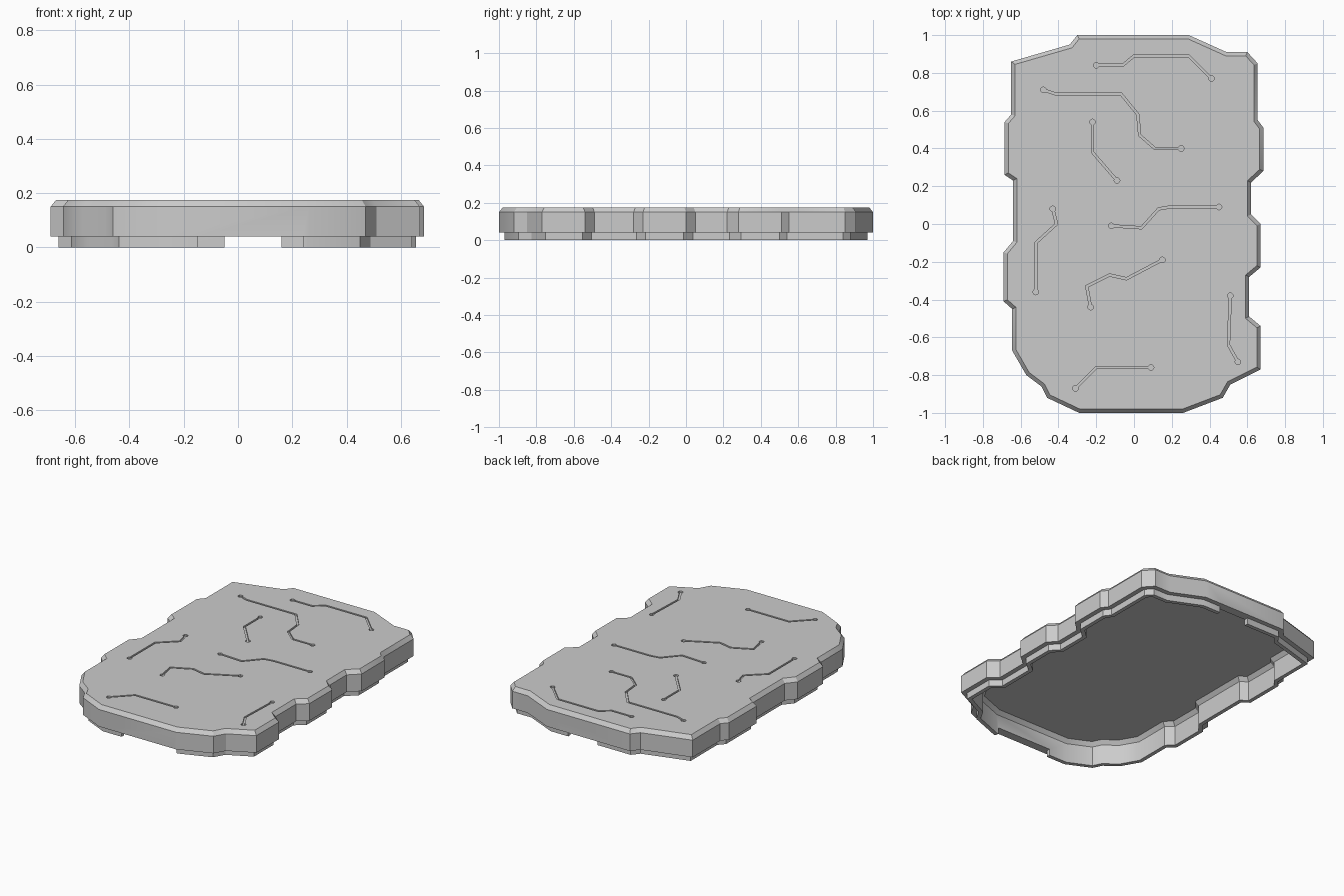
import bpy, bmesh, math
from mathutils import Vector

cube = bpy.data.objects.get("Cube")
if cube:
    bpy.data.objects.remove(cube, do_unlink=True)

grey = bpy.data.materials.new("plain grey")
grey.use_nodes = True
COLOUR = (0.6, 0.6, 0.6, 1)
grey.diffuse_color = COLOUR
grey.node_tree.nodes["Principled BSDF"].inputs["Base Color"].default_value = COLOUR

# Notched outline of the panel, clockwise from the back corner
OUTLINE = [Vector(p) for p in (
    (-.65, .86), (-.34, .95), (-.3, 1), (.29, 1), (.49, .91), (.6, .91), (.655, .85),
    (.655, .55), (.685, .51), (.685, .28), (.62, .22), (.62, .05), (.67, 0), (.67, -.23),
    (.61, -.28), (.61, -.49), (.67, -.54), (.67, -.77), (.51, -.85), (.47, -.92),
    (.26, -1), (-.29, -1), (-.46, -.92), (-.49, -.86), (-.57, -.8), (-.645, -.67),
    (-.645, -.45), (-.69, -.41), (-.69, -.15), (-.64, -.09), (-.64, .23),
    (-.685, .26), (-.685, .54), (-.65, .58))]

# Engraved circuit-like paths
TRACES = (
    ((-.48, .71), (-.42, .69), (-.07, .69), (.02, .58), (.03, .47), (.11, .4), (.25, .4)),
    ((-.2, .84), (-.06, .84), (0, .89), (.29, .89), (.41, .77)),
    ((-.22, .54), (-.22, .38), (-.09, .23)),
    ((-.43, .08), (-.41, 0), (-.52, -.1), (-.52, -.36)),
    ((-.23, -.44), (-.25, -.33), (-.13, -.27), (-.04, -.29), (.15, -.19)),
    ((-.12, -.01), (.04, -.02), (.13, .08), (.19, .09), (.45, .09)),
    ((-.31, -.87), (-.2, -.76), (.09, -.76)),
    ((.55, -.73), (.5, -.64), (.51, -.38)))

TOP = .175


def inset(points, d):
    """Mitred inward offset of a clockwise polygon."""
    out = []
    for i, p in enumerate(points):
        a = (p - points[i - 1]).normalized()
        b = (points[(i + 1) % len(points)] - p).normalized()
        na, nb = Vector((a.y, -a.x)), Vector((b.y, -b.x))
        out.append(p + (na + nb) * d / (1 + na.dot(nb)))
    return out


def finish(name, bm):
    bmesh.ops.recalc_face_normals(bm, faces=bm.faces)
    mesh = bpy.data.meshes.new(name)
    bm.to_mesh(mesh)
    bm.free()
    mesh.materials.append(grey)
    ob = bpy.data.objects.new(name, mesh)
    bpy.context.collection.objects.link(ob)
    return ob


def prism(bm, points, z0, z1):
    low = [bm.verts.new((p[0], p[1], z0)) for p in points]
    face = bm.faces.new(low)
    new = bmesh.ops.extrude_face_region(bm, geom=[face])["geom"]
    for v in new:
        if isinstance(v, bmesh.types.BMVert):
            v.co.z = z1


def cut(target, cutter):
    cutter.hide_render = True
    mod = target.modifiers.new("cut", "BOOLEAN")
    mod.operation, mod.solver, mod.object = "DIFFERENCE", "EXACT", cutter
    mod.use_self = True
    bpy.context.view_layer.objects.active = target
    bpy.ops.object.modifier_apply(modifier=mod.name)
    bpy.data.objects.remove(cutter, do_unlink=True)


# Hollow shell: chamfered top, side wall, stepped lip, open underside
bm = bmesh.new()
rings = []
for d, z in ((.02, TOP), (0, .15), (0, .04), (.03, .04), (.03, 0),
             (.055, 0), (.055, .125), (.075, .15)):
    rings.append([bm.verts.new((p.x, p.y, z)) for p in inset(OUTLINE, d)])
n = len(OUTLINE)
for r, s in zip(rings, rings[1:]):
    for i in range(n):
        j = (i + 1) % n
        bm.faces.new((r[i], r[j], s[j], s[i]))
bm.faces.new(rings[0])
bm.faces.new(rings[-1])
shell = finish("panel_shell", bm)

# Openings in the lip at the front and the back
bm = bmesh.new()
for x0, x1, y0, y1 in ((-.15, .24, -1.1, -.8), (-.05, .16, .8, 1.1)):
    prism(bm, ((x0, y0), (x1, y0), (x1, y1), (x0, y1)), -.1, .04)
cut(shell, finish("lip_gap_cutter", bm))

# Grooves with a round pad at both ends of each path
bm = bmesh.new()
WIDTH, PAD, DEPTH = .006, .015, .01
for path in TRACES:
    pts = [Vector(p) for p in path]
    sides = ([], [])
    for i, p in enumerate(pts):
        a = (p - pts[max(i - 1, 0)]).normalized()
        b = (pts[min(i + 1, len(pts) - 1)] - p).normalized()
        a, b = (a if i else b), (b if i < len(pts) - 1 else a)
        off = Vector((-a.y - b.y, a.x + b.x)) * WIDTH / (1 + a.dot(b))
        sides[0].append(p + off)
        sides[1].append(p - off)
    prism(bm, sides[0] + sides[1][::-1], TOP - DEPTH, TOP + .05)
    for p in (pts[0], pts[-1]):
        angles = [math.tau * k / 12 for k in range(12)]
        prism(bm, [p + PAD * Vector((math.cos(t), math.sin(t))) for t in angles],
              TOP - DEPTH, TOP + .05)
cut(shell, finish("groove_cutter", bm))

# Soft shading on shallow bends only
bpy.ops.object.select_all(action="DESELECT")
shell.select_set(True)
bpy.context.view_layer.objects.active = shell
bpy.ops.object.shade_smooth_by_angle(angle=math.radians(30))
